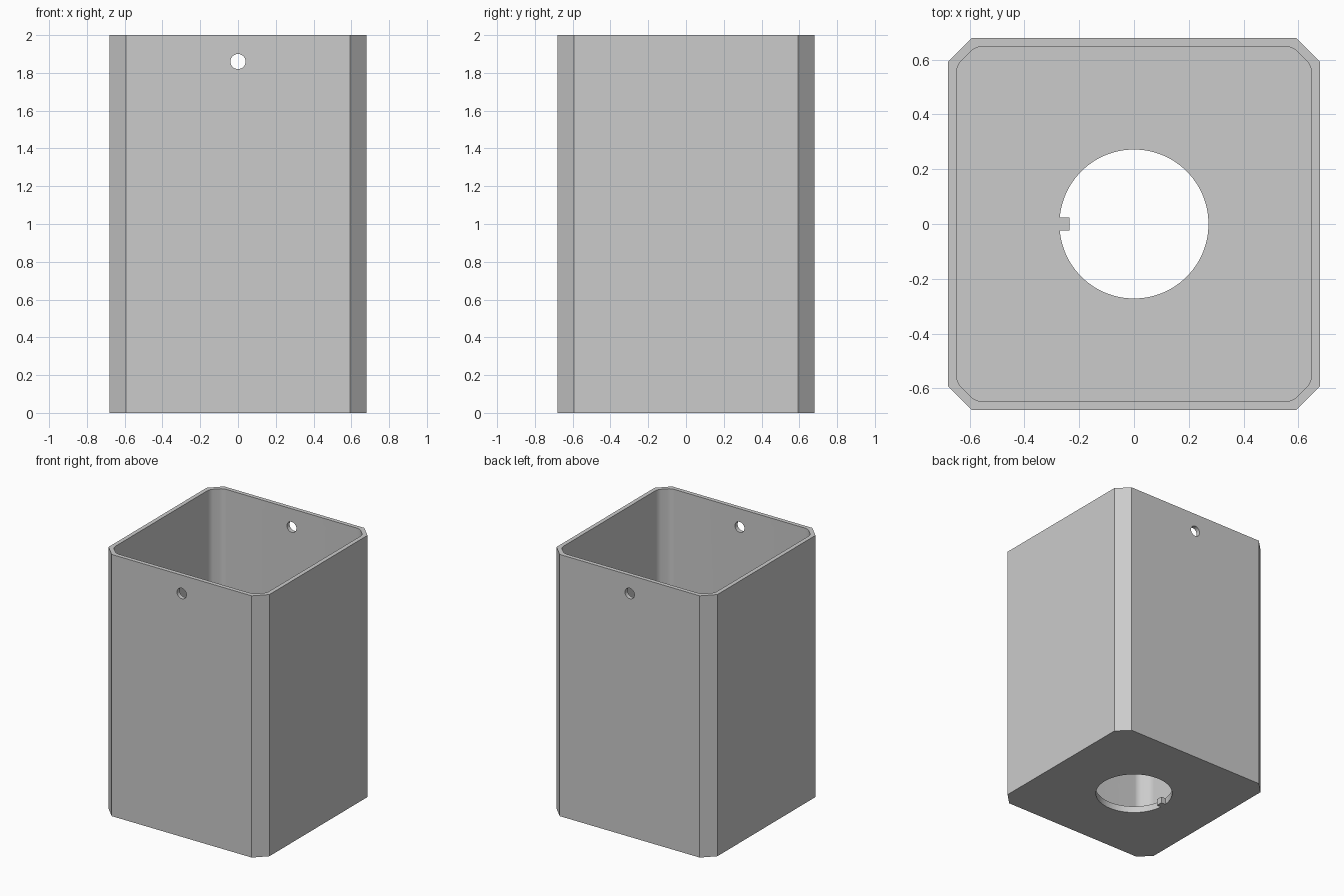
import bpy
import bmesh
import math
from mathutils import Matrix

if "Cube" in bpy.data.objects:
    bpy.data.objects.remove(bpy.data.objects["Cube"])

HEIGHT, HALF, CHAMFER = 2.0, 0.68, 0.088
WALL, FLOOR = 0.032, 0.05
HOLE_R = 0.272

grey = bpy.data.materials.new("plain grey")
grey.use_nodes = True
grey.diffuse_color = (0.6, 0.6, 0.6, 1)
grey.node_tree.nodes["Principled BSDF"].inputs["Base Color"].default_value = (0.6, 0.6, 0.6, 1)


def finish(bm, name):
    bmesh.ops.recalc_face_normals(bm, faces=bm.faces)
    mesh = bpy.data.meshes.new(name)
    bm.to_mesh(mesh)
    bm.free()
    mesh.materials.append(grey)
    obj = bpy.data.objects.new(name, mesh)
    bpy.context.collection.objects.link(obj)
    return obj


def bevel_uprights(bm, width, segments):
    edges = [e for e in bm.edges
             if abs(e.verts[0].co.z - e.verts[1].co.z) > 1]
    bmesh.ops.bevel(bm, geom=edges, offset=width, segments=segments,
                    affect='EDGES', profile=0.5)


def prism(name, half, z0, z1, chamfer, rounding=0):
    """Square column with cut corners, optionally softened."""
    bm = bmesh.new()
    bmesh.ops.create_cube(bm, size=1, matrix=Matrix.Translation((0, 0, (z0 + z1) / 2))
                          @ Matrix.Diagonal((2 * half, 2 * half, z1 - z0, 1)))
    bevel_uprights(bm, chamfer, 1)
    if rounding:
        bevel_uprights(bm, rounding, 6)
    return finish(bm, name)


def cylinder(name, radius, depth, matrix, sides):
    bm = bmesh.new()
    bmesh.ops.create_cone(bm, cap_ends=True, segments=sides, radius1=radius,
                          radius2=radius, depth=depth, matrix=matrix)
    return finish(bm, name)


def cut(target, cutter):
    cutter.hide_render = True
    mod = target.modifiers.new("cut", 'BOOLEAN')
    mod.operation, mod.solver, mod.object = 'DIFFERENCE', 'EXACT', cutter
    bpy.context.view_layer.objects.active = target
    bpy.ops.object.modifier_apply(modifier=mod.name)
    bpy.data.objects.remove(cutter)


# Open-topped box shell
box = prism("box_shell", HALF, 0, HEIGHT, CHAMFER)
inner_chamfer = CHAMFER - WALL * (2 - math.sqrt(2))
cut(box, prism("cavity", HALF - WALL, FLOOR, HEIGHT + 0.2, inner_chamfer, 0.025))

# Round opening in the floor
cut(box, cylinder("floor_opening", HOLE_R, 0.4, Matrix.Identity(4), 96))

# Small hole through the front and back walls
cut(box, cylinder("wall_holes", 0.04, 2, Matrix.Translation((0, 0, 1.86))
                  @ Matrix.Rotation(math.pi / 2, 4, 'X'), 32))

# Key tab at the edge of the floor opening
bm = bmesh.new()
bmesh.ops.create_cube(bm, size=1, matrix=Matrix.Translation((-0.2535, 0, FLOOR / 2))
                      @ Matrix.Diagonal((0.037, 0.048, FLOOR, 1)))
finish(bm, "key_tab")

# Smooth the round surfaces, keep the corners crisp
bpy.ops.object.select_all(action='DESELECT')
box.select_set(True)
bpy.context.view_layer.objects.active = box
bpy.ops.object.shade_smooth_by_angle(angle=math.radians(25))
